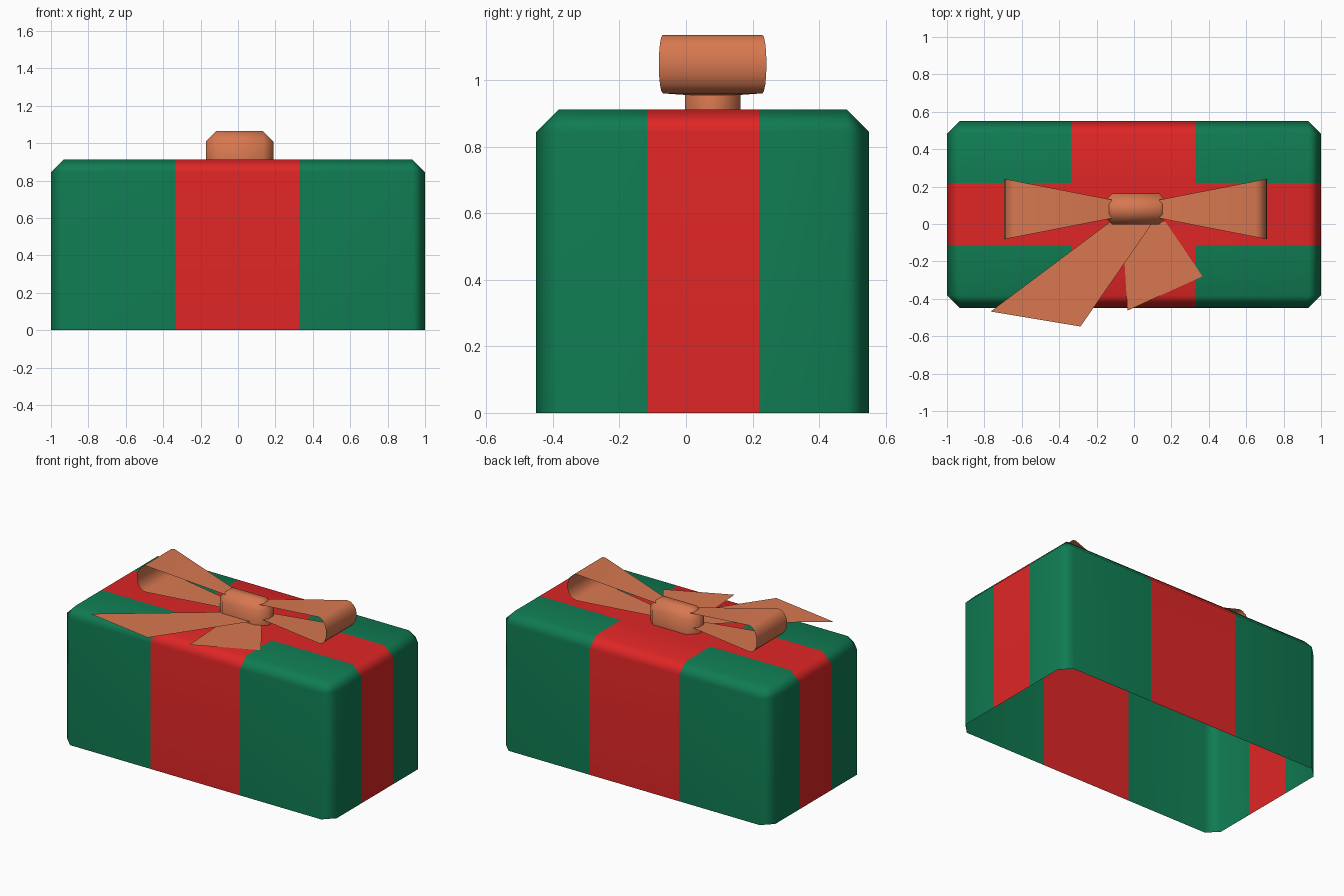
import bpy, bmesh, math
from mathutils import Matrix, Vector

if "Cube" in bpy.data.objects:
    bpy.data.objects.remove(bpy.data.objects["Cube"])


def material(name, rgb):
    m = bpy.data.materials.new(name)
    m.diffuse_color = (*rgb, 1)
    m.use_nodes = True
    m.node_tree.nodes["Principled BSDF"].inputs["Base Color"].default_value = m.diffuse_color
    return m


GREEN = material("green paper", (0.005, 0.20, 0.085))
RED = material("red ribbon", (0.74, 0.019, 0.019))
COPPER = material("copper bow", (0.68, 0.187, 0.08))


def add_object(name, bm, mats, angle=None):
    mesh = bpy.data.meshes.new(name)
    bm.to_mesh(mesh)
    bm.free()
    for m in mats:
        mesh.materials.append(m)
    ob = bpy.data.objects.new(name, mesh)
    bpy.context.collection.objects.link(ob)
    if angle:
        bpy.ops.object.select_all(action='DESELECT')
        ob.select_set(True)
        bpy.context.view_layer.objects.active = ob
        bpy.ops.object.shade_smooth_by_angle(angle=math.radians(angle))
    return ob


def bevelled_box(lo, hi, bevel):
    """Bottomless box with chamfered top and upright edges."""
    lo, hi = Vector(lo), Vector(hi)
    bm = bmesh.new()
    size = hi - lo
    bmesh.ops.create_cube(bm, size=1, matrix=Matrix.Translation((lo + hi) / 2)
                          @ Matrix.Diagonal((*size, 1)))
    edges = [e for e in bm.edges if max(v.co.z for v in e.verts) > lo.z + 1e-4]
    bmesh.ops.bevel(bm, geom=edges, offset=bevel, segments=1,
                    affect='EDGES', profile=0.5)
    bottom = [f for f in bm.faces if f.calc_center_median().z < lo.z + 1e-4]
    bmesh.ops.delete(bm, geom=bottom, context='FACES')
    bmesh.ops.recalc_face_normals(bm, faces=bm.faces)
    return bm


# Box, cut along the ribbon borders and coloured by position
RX, RY = (-0.335, 0.33), (-0.115, 0.22)
bm = bevelled_box((-1, -0.45, 0), (1, 0.55, 0.912), 0.068)
for axis, cuts in ((Vector((1, 0, 0)), RX), (Vector((0, 1, 0)), RY)):
    for c in cuts:
        bmesh.ops.bisect_plane(bm, geom=bm.verts[:] + bm.edges[:] + bm.faces[:],
                               plane_co=axis * c, plane_no=axis)
for f in bm.faces:
    c = f.calc_center_median()
    f.material_index = int(RX[0] < c.x < RX[1] or RY[0] < c.y < RY[1])
box = add_object("gift_box", bm, [GREEN, RED], angle=60)
box.modifiers.new("weighted normals", 'WEIGHTED_NORMAL').keep_sharp = True

# Knot of the bow
CX, CY = 0.009, 0.08
bm = bevelled_box((CX - 0.18, CY - 0.083, 0.905), (CX + 0.18, CY + 0.083, 1.064), 0.055)
add_object("bow_knot", bm, [COPPER], angle=60)

# Bow loops: a strip whose side profile curls round at the outer end
curl = [(0.64 + 0.063 * math.cos(a), 1.048 + 0.088 * math.sin(a))
        for a in (math.radians(90 - 22.5 * i) for i in range(9))]
profile = [(0.05, 1.03)] + curl + [(0.05, 0.952)]
for side, name in ((1, "bow_loop_right"), (-1, "bow_loop_left")):
    bm = bmesh.new()
    rows = []
    for d, z in profile:
        half = 0.05 + 0.195 * (d - 0.13)
        rows.append([bm.verts.new((CX + side * d, CY + s * half, z)) for s in (-1, 1)])
    for (a, b), (c, d) in zip(rows, rows[1:]):
        f = bm.faces.new((a, c, d, b))
        if side < 0:
            f.normal_flip()
    add_object(name, bm, [COPPER], angle=40)

# Flat ribbon tails lying on the lid
tails = {
    "ribbon_tail_left": (0.931, [(-0.767, -0.468), (-0.286, -0.548), (0.095, 0.0), (-0.13, 0.01)]),
    "ribbon_tail_right": (0.918, [(-0.035, -0.463), (0.366, -0.28), (0.17, 0.01), (-0.064, 0.01)]),
}
for name, (z, pts) in tails.items():
    bm = bmesh.new()
    bm.faces.new([bm.verts.new((x, y, z)) for x, y in pts])
    add_object(name, bm, [COPPER])
